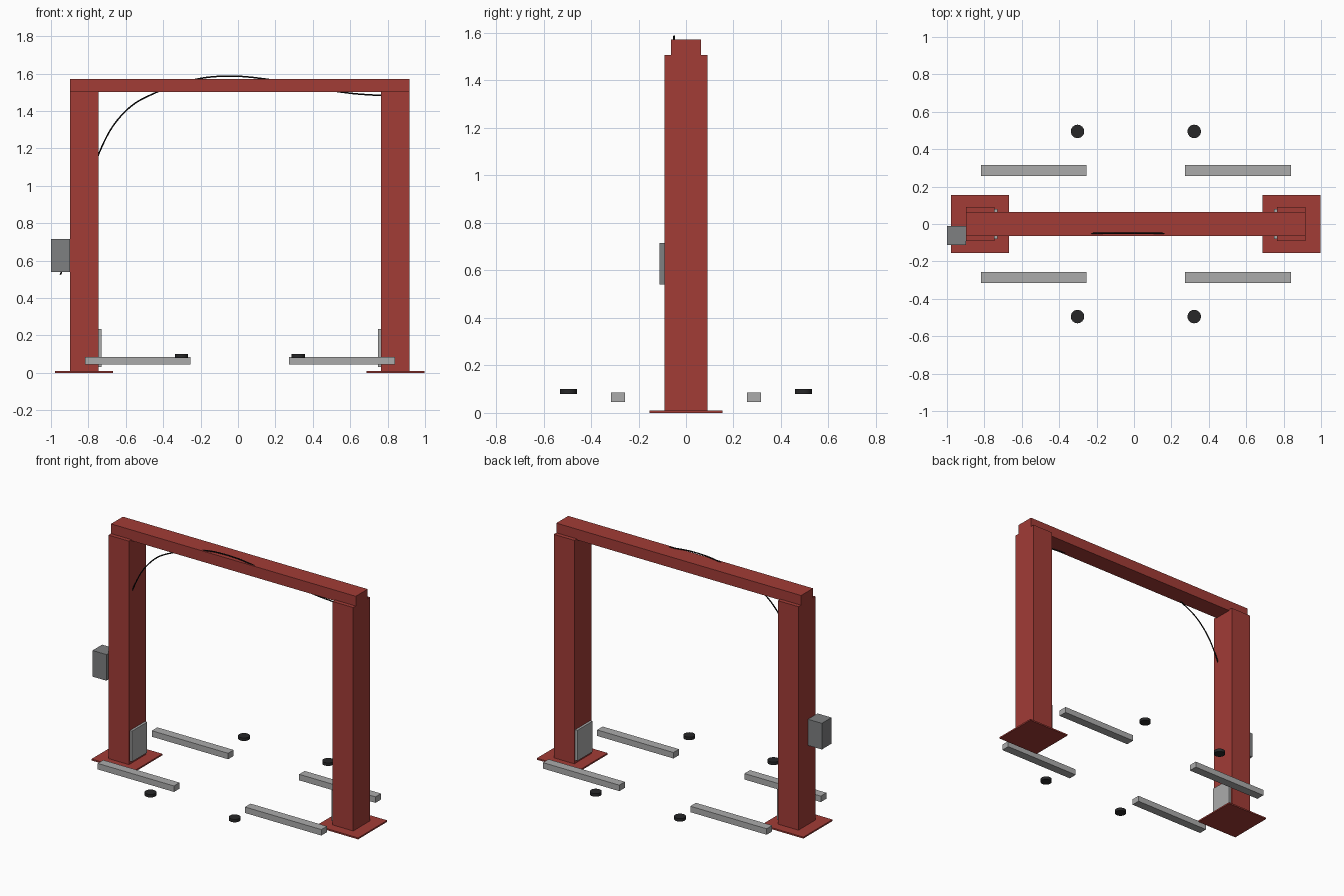
import bpy
import bmesh

old = bpy.data.objects.get("Cube")
if old:
    bpy.data.objects.remove(old, do_unlink=True)


def material(name, rgb):
    mat = bpy.data.materials.new(name)
    mat.use_nodes = True
    mat.diffuse_color = (*rgb, 1)
    mat.node_tree.nodes["Principled BSDF"].inputs["Base Color"].default_value = (*rgb, 1)
    return mat


RED = material("red paint", (0.36, 0.045, 0.037))
STEEL = material("light steel", (0.41, 0.41, 0.41))
GREY = material("box grey", (0.21, 0.215, 0.22))
RUBBER = material("black rubber", (0.02, 0.02, 0.021))
CABLE = material("cable black", (0.006, 0.006, 0.006))


def add_mesh(name, bm, mat):
    mesh = bpy.data.meshes.new(name)
    bm.to_mesh(mesh)
    bm.free()
    mesh.materials.append(mat)
    obj = bpy.data.objects.new(name, mesh)
    bpy.context.collection.objects.link(obj)
    return obj


def box(name, xs, ys, zs, mat):
    """Box from its (low, high) extents on each axis."""
    bm = bmesh.new()
    bmesh.ops.create_cube(bm, size=1)
    for v in bm.verts:
        v.co = [(lo + hi) / 2 + c * (hi - lo) for c, (lo, hi) in zip(v.co, (xs, ys, zs))]
    return add_mesh(name, bm, mat)


def pad(name, x, y, z, radius, height):
    bm = bmesh.new()
    bmesh.ops.create_cone(bm, cap_ends=True, segments=24, radius1=radius,
                          radius2=radius, depth=height)
    obj = add_mesh(name, bm, RUBBER)
    obj.location = (x, y, z)
    bpy.ops.object.select_all(action="DESELECT")
    obj.select_set(True)
    bpy.context.view_layer.objects.active = obj
    bpy.ops.object.shade_smooth_by_angle()


MID = 0.01  # centre line between the two columns

for label, s in (("right", -1), ("left", 1)):
    def span(a, b):
        return sorted((MID + s * a, MID + s * b))

    # Column, its foot plate and the lifting carriage on its inner face
    box(label + "_base_plate", span(0.678, 0.988), (-0.154, 0.154), (0, 0.01), RED)
    box(label + "_column", span(0.755, 0.907), (-0.09, 0.09), (0.01, 1.507), RED)
    box(label + "_carriage", span(0.739, 0.755), (-0.08, 0.08), (0.03, 0.235), STEEL)

    # Lifting arms and round pads, front and back
    for end, t in (("front", -1), ("back", 1)):
        box(f"{end}_{label}_arm", span(0.263, 0.829),
            sorted((t * 0.257, t * 0.316)), (0.045, 0.085), STEEL)
        pad(f"{end}_{label}_pad", MID + s * 0.312, t * 0.495, 0.09, 0.036, 0.02)

# Top beam
box("top_beam", (-0.897, 0.917), (-0.063, 0.063), (1.5, 1.572), RED)

# Control box on the outer side of the right column
box("control_box", (-1.0, -0.897), (-0.112, -0.01), (0.54, 0.715), GREY)

# Cable running from the control box, over the beam, to the left column
path = [(-0.95, 0.525), (-0.87, 0.7), (-0.745, 1.17), (-0.6, 1.4), (-0.435, 1.5),
        (-0.23, 1.568), (-0.05, 1.586), (0.16, 1.569), (0.58, 1.497), (0.84, 1.478)]
curve = bpy.data.curves.new("cable", "CURVE")
curve.dimensions = "3D"
curve.bevel_depth = 0.004
curve.bevel_resolution = 2
curve.use_fill_caps = True
spline = curve.splines.new("BEZIER")
spline.resolution_u = 8
spline.bezier_points.add(len(path) - 1)
for point, (x, z) in zip(spline.bezier_points, path):
    point.co = (x, -0.05, z)
    point.handle_left_type = point.handle_right_type = "AUTO"
curve.materials.append(CABLE)
bpy.context.collection.objects.link(bpy.data.objects.new("cable", curve))
